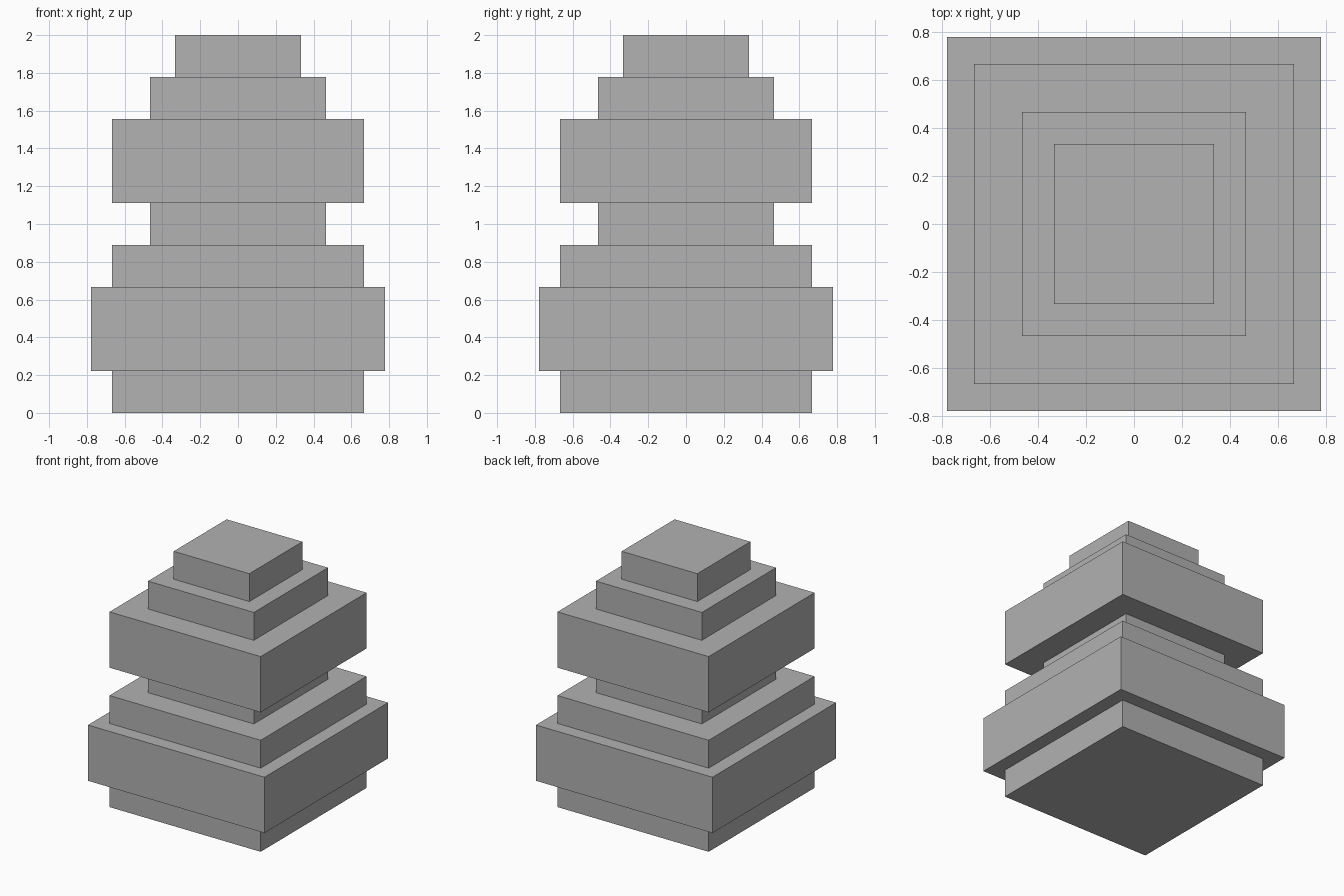
import bpy

cube = bpy.data.objects.get("Cube")
if cube:
    bpy.data.objects.remove(cube, do_unlink=True)

# Single plain grey
grey = bpy.data.materials.new("plain_grey")
grey.use_nodes = True
colour = (0.445, 0.445, 0.445, 1)
grey.diffuse_color = colour
grey.node_tree.nodes["Principled BSDF"].inputs["Base Color"].default_value = colour

UNIT = 2 / 9  # height of one thin slab

# Square slabs from the ground up: name, width, height in units
slabs = [
    ("foot_slab", 1.333, 1),
    ("lower_wide_slab", 1.556, 2),
    ("lower_step", 1.333, 1),
    ("neck", 0.933, 1),
    ("upper_wide_slab", 1.333, 2),
    ("upper_step", 0.933, 1),
    ("top_cap", 0.667, 1),
]

z = 0
for name, width, units in slabs:
    height = units * UNIT
    bpy.ops.mesh.primitive_cube_add(size=1, location=(0, 0, z + height / 2))
    slab = bpy.context.object
    slab.name = name
    slab.scale = (width, width, height)
    bpy.ops.object.transform_apply(location=False, rotation=False, scale=True)
    slab.data.materials.append(grey)
    z += height
